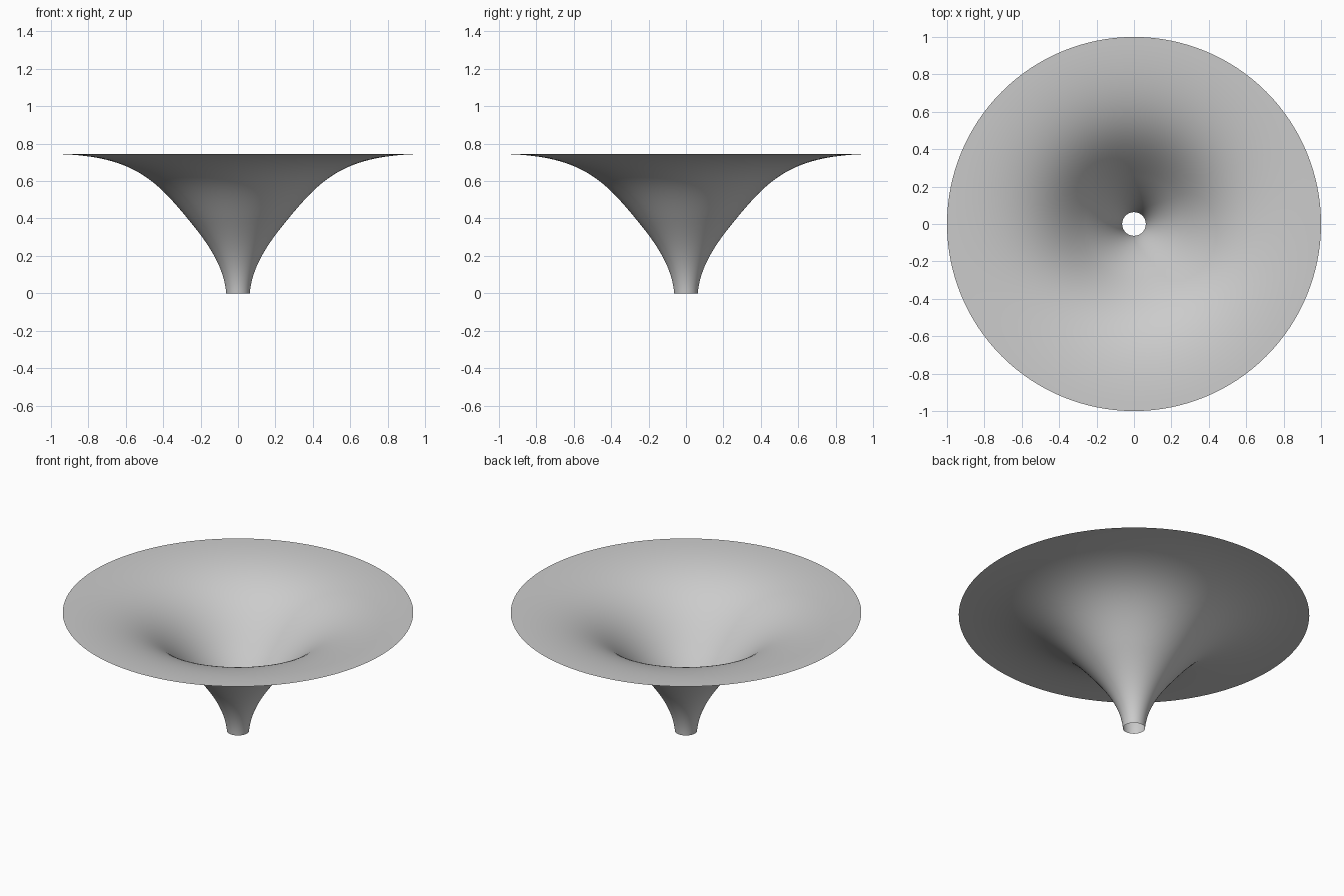
import bpy
import bmesh
import math
from mathutils import Vector
from mathutils.geometry import interpolate_bezier

cube = bpy.data.objects.get("Cube")
if cube:
    bpy.data.objects.remove(cube, do_unlink=True)

# Plain grey material
grey = bpy.data.materials.new("light_grey")
grey.use_nodes = True
colour = (0.6, 0.6, 0.6, 1)
grey.diffuse_color = colour
grey.node_tree.nodes["Principled BSDF"].inputs["Base Color"].default_value = colour


def bezier(points, steps):
    return interpolate_bezier(*[Vector((r, 0, z)) for r, z in points], steps)


# Flared profile: narrow spout, sloping throat, nearly flat rim
throat = bezier([(0.063, 0), (0.075, 0.15), (0.17, 0.28), (0.27, 0.40)], 24)
flare = bezier([(0.27, 0.40), (0.45, 0.62), (0.58, 0.742), (1, 0.745)], 32)
profile = throat + flare[1:]

# Thin open funnel, turned around the vertical axis
bm = bmesh.new()
verts = [bm.verts.new(p) for p in profile]
edges = [bm.edges.new(pair) for pair in zip(verts, verts[1:])]
bmesh.ops.spin(bm, geom=verts + edges, cent=(0, 0, 0), axis=(0, 0, 1),
               angle=math.tau, steps=128, use_merge=True)
bmesh.ops.remove_doubles(bm, verts=bm.verts, dist=0.0001)
bm.normal_update()

# Face the sheet up and inward
if sum(f.normal.z for f in bm.faces) < 0:
    bmesh.ops.reverse_faces(bm, faces=bm.faces)
for face in bm.faces:
    face.smooth = True

mesh = bpy.data.meshes.new("funnel")
bm.to_mesh(mesh)
bm.free()
mesh.materials.append(grey)
funnel = bpy.data.objects.new("funnel", mesh)
bpy.context.collection.objects.link(funnel)
